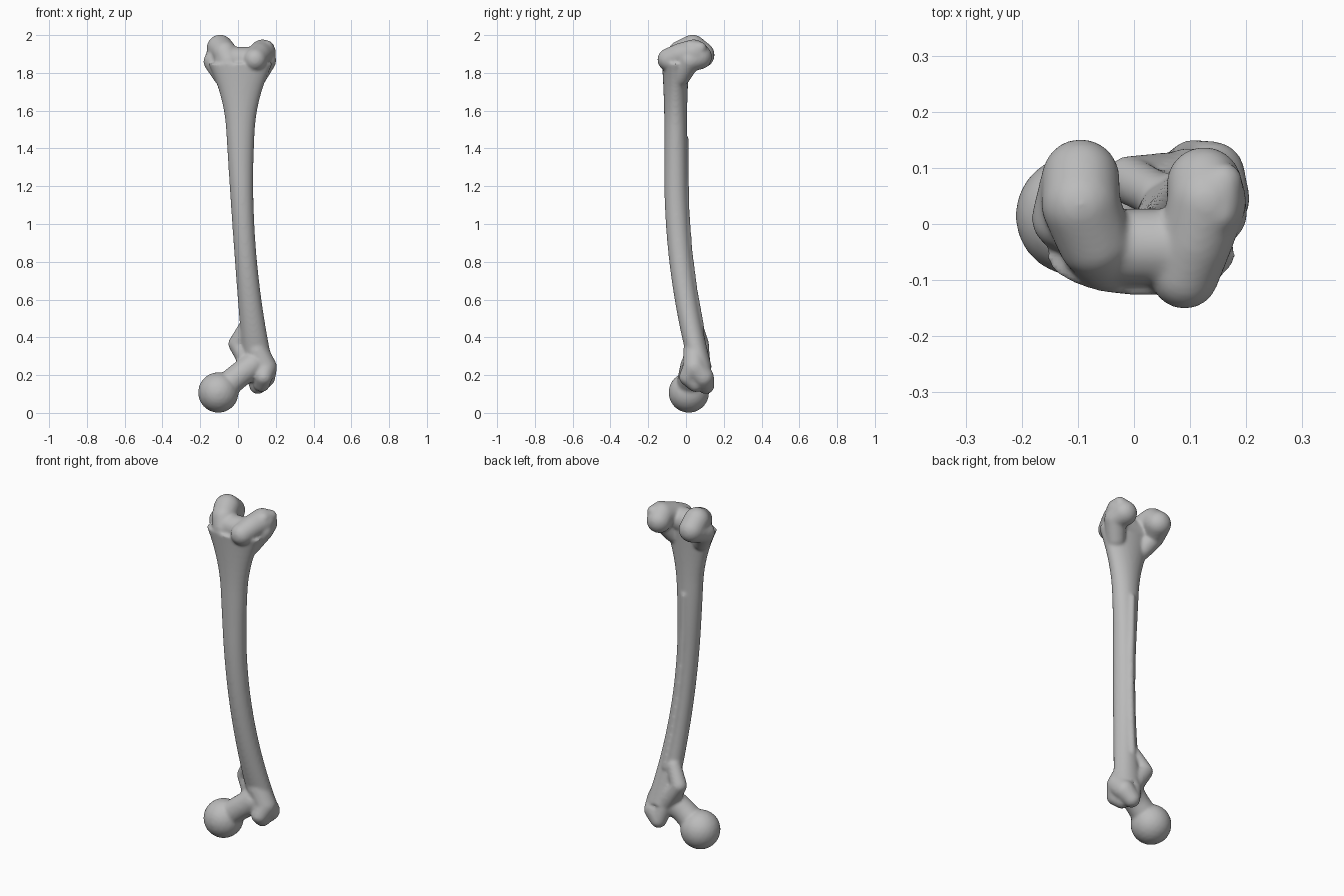
import bpy
import bmesh
from math import cos, sin, tau
from mathutils import Vector

default_cube = bpy.data.objects.get("Cube")
if default_cube:
    bpy.data.objects.remove(default_cube, do_unlink=True)

grey = (.5, .5, .5, 1)
bone_material = bpy.data.materials.new("bone_grey")
bone_material.use_nodes = True
bone_material.diffuse_color = grey
bone_material.node_tree.nodes["Principled BSDF"].inputs["Base Color"].default_value = grey

whole = bmesh.new()


def add_piece(piece):
    """Merge one closed piece into the whole bone."""
    bmesh.ops.recalc_face_normals(piece, faces=piece.faces)
    mesh = bpy.data.meshes.new("piece")
    piece.to_mesh(mesh)
    piece.free()
    whole.from_mesh(mesh)
    bpy.data.meshes.remove(mesh)


def ball(x, y, z, radius):
    """Surface points of a ball, ready to be linked into a chain."""
    sphere = bmesh.new()
    bmesh.ops.create_icosphere(sphere, subdivisions=3, radius=radius)
    points = [vert.co + Vector((x, y, z)) for vert in sphere.verts]
    sphere.free()
    return points


def chain(*balls):
    """Wrap each pair of neighbouring balls in a tapered rounded link."""
    for first, second in zip(balls, balls[1:]):
        link = bmesh.new()
        for point in first + second:
            link.verts.new(point)
        bmesh.ops.convex_hull(link, input=link.verts[:])
        loose = [vert for vert in link.verts if not vert.link_faces]
        bmesh.ops.delete(link, geom=loose, context='VERTS')
        add_piece(link)


def shaft_centre(z):
    """Middle of the shaft, bowing back and outwards towards the ball end."""
    x = .013 + .06 * max(0, 1.5 - z) ** 2
    y = -.055 + .13 * max(0, 1.25 - z) ** 2
    return Vector((x, y, z))


def shaft_half_size(z):
    """Half width and half depth of the shaft, flaring at the joint end."""
    flare = max(0, z - 1.5) ** 2
    return .058 + .05 * (z - .9) ** 2 + .55 * flare, .06 + .1 * flare


def build_shaft(bottom, top, rows=40, sides=32):
    shaft = bmesh.new()
    rings = []
    for row in range(rows + 1):
        z = bottom + (top - bottom) * row / rows
        centre = shaft_centre(z)
        width, depth = shaft_half_size(z)
        angles = [tau * side / sides for side in range(sides)]
        rings.append([shaft.verts.new(centre + Vector((width * cos(a), depth * sin(a), 0)))
                      for a in angles])
    for low, high in zip(rings, rings[1:]):
        for side in range(sides):
            after = (side + 1) % sides
            shaft.faces.new((low[side], low[after], high[after], high[side]))
    shaft.faces.new(rings[0])
    shaft.faces.new(rings[-1])
    add_piece(shaft)


build_shaft(bottom=.24, top=1.85)

# Rough ridge down the back of the shaft
ridge = []
for step in range(6):
    spot = shaft_centre(.45 + step / 5)
    ridge.append(ball(spot.x, spot.y + .05, spot.z, radius=.02))
chain(*ridge)

# Ball head and the neck that carries it
head = ball(x=-.104, y=.015, z=.108, radius=.108)
neck_start = ball(x=-.09, y=.015, z=.12, radius=.07)
neck_middle = ball(x=0, y=.025, z=.195, radius=.067)
neck_root = ball(x=.075, y=.04, z=.25, radius=.07)
chain(head, head)
chain(neck_start, neck_middle, neck_root)

# Large outer knob beside the neck
knob_root = ball(x=.1, y=.045, z=.33, radius=.06)
knob_side = ball(x=.145, y=.045, z=.24, radius=.062)
knob_back = ball(x=.14, y=.09, z=.19, radius=.058)
knob_tip = ball(x=.105, y=.105, z=.145, radius=.046)
knob_front = ball(x=.135, y=.01, z=.19, radius=.047)
knob_under = ball(x=.125, y=.05, z=.155, radius=.045)
chain(knob_root, knob_side, knob_back, knob_tip)
chain(knob_side, knob_front, knob_under)

# Small inner knob behind the neck, and the crest joining both knobs
crest = ball(x=.08, y=.08, z=.24, radius=.05)
small_knob_root = ball(x=.04, y=.06, z=.28, radius=.045)
small_knob = ball(x=-.008, y=.078, z=.365, radius=.044)
small_knob_tail = ball(x=.045, y=.05, z=.46, radius=.04)
chain(knob_tip, crest, small_knob)
chain(small_knob_root, small_knob, small_knob_tail)

# Right joint lobe with its side bump
right_back = ball(x=-.095, y=.082, z=1.895, radius=.07)
right_top = ball(x=-.095, y=.035, z=1.932, radius=.071)
right_middle = ball(x=-.07, y=-.03, z=1.905, radius=.067)
right_front = ball(x=-.05, y=-.06, z=1.86, radius=.058)
right_bump = ball(x=-.125, y=.01, z=1.86, radius=.058)
right_taper = ball(x=-.08, y=-.03, z=1.78, radius=.05)
chain(right_back, right_top, right_middle, right_front)
chain(right_back, right_bump, right_taper)

# Left joint lobe with its side bump and raised outer corner
left_back = ball(x=.125, y=.07, z=1.885, radius=.068)
left_top = ball(x=.13, y=.04, z=1.907, radius=.071)
left_middle = ball(x=.11, y=-.03, z=1.892, radius=.066)
left_front = ball(x=.09, y=-.09, z=1.87, radius=.062)
left_bump = ball(x=.145, y=.02, z=1.865, radius=.058)
left_taper = ball(x=.1, y=-.03, z=1.78, radius=.052)
corner_back = ball(x=.158, y=.075, z=1.93, radius=.036)
corner_front = ball(x=.15, y=.02, z=1.935, radius=.038)
chain(left_back, left_top, left_middle, left_front)
chain(left_back, left_bump, left_taper)
chain(corner_back, corner_front)

# Saddle between the lobes, leaving a notch at the back
saddle_right = ball(x=-.06, y=-.04, z=1.87, radius=.068)
saddle_left = ball(x=.08, y=-.04, z=1.87, radius=.068)
chain(saddle_right, saddle_left)

# Fuse everything into one smooth bone
bone_mesh = bpy.data.meshes.new("thigh_bone")
whole.to_mesh(bone_mesh)
whole.free()
bone_mesh.materials.append(bone_material)
bone = bpy.data.objects.new("thigh_bone", bone_mesh)
bpy.context.collection.objects.link(bone)

fuse = bone.modifiers.new("fuse", 'REMESH')
fuse.mode = 'VOXEL'
fuse.voxel_size = .007
fuse.use_smooth_shade = True
soften = bone.modifiers.new("soften", 'SMOOTH')
soften.factor = .5
soften.iterations = 14
